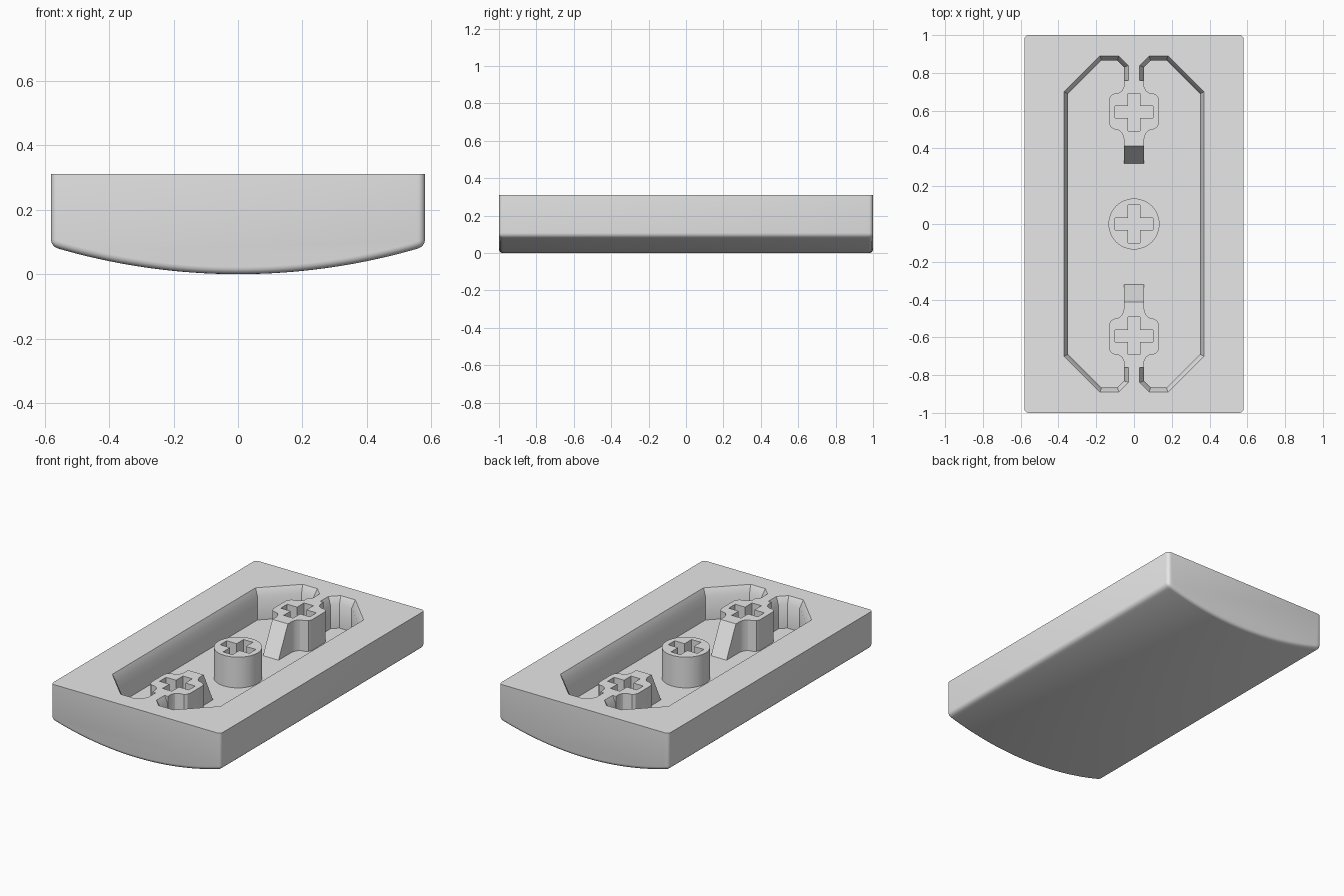
import bpy
import bmesh
import math

cube = bpy.data.objects.get("Cube")
if cube:
    bpy.data.objects.remove(cube, do_unlink=True)

TOP, FLOOR = 0.31, 0.12
HALF_X, HALF_Y = 0.58, 1.0
ARC_RADIUS = 2.0

grey = bpy.data.materials.new("plain_grey")
grey.use_nodes = True
grey.diffuse_color = (0.8, 0.8, 0.8, 1)
grey.node_tree.nodes["Principled BSDF"].inputs["Base Color"].default_value = (0.8, 0.8, 0.8, 1)


def make_object(name, bm):
    bmesh.ops.recalc_face_normals(bm, faces=bm.faces[:])
    mesh = bpy.data.meshes.new(name)
    bm.to_mesh(mesh)
    bm.free()
    mesh.materials.append(grey)
    obj = bpy.data.objects.new(name, mesh)
    bpy.context.scene.collection.objects.link(obj)
    return obj


def loft(name, levels):
    """Closed solid through outlines given as (height, points)."""
    bm = bmesh.new()
    rings = [[bm.verts.new((x, y, z)) for x, y in pts] for z, pts in levels]
    n = len(rings[0])
    for low, high in zip(rings, rings[1:]):
        for i in range(n):
            j = (i + 1) % n
            bm.faces.new((low[i], low[j], high[j], high[i]))
    bm.faces.new(rings[0][::-1])
    bm.faces.new(rings[-1])
    return make_object(name, bm)


def mirror_x(half):
    return half + [(-x, y) for x, y in reversed(half)]


def mirror_xy(quarter):
    return mirror_x(quarter + [(x, -y) for x, y in reversed(quarter)])


def activate(obj):
    bpy.ops.object.select_all(action="DESELECT")
    obj.select_set(True)
    bpy.context.view_layer.objects.active = obj


def cut(obj, cutter):
    mod = obj.modifiers.new("cut", "BOOLEAN")
    mod.operation = "DIFFERENCE"
    mod.solver = "EXACT"
    mod.object = cutter
    activate(obj)
    bpy.ops.object.modifier_apply(modifier=mod.name)
    bpy.data.objects.remove(cutter, do_unlink=True)


def smooth(obj):
    activate(obj)
    bpy.ops.object.shade_smooth_by_angle(angle=math.radians(30))


def cut_cross(obj, y):
    # Cross-shaped socket, open at the top
    long, thin = 0.1, 0.032
    quarter = [(thin, long), (thin, thin), (long, thin)]
    pts = [(px, py + y) for px, py in mirror_xy(quarter)]
    cut(obj, loft("cross_cutter", [(FLOOR + 0.01, pts), (TOP + 0.05, pts)]))


# Body: curved underside swept along y, rounded everywhere but the top rim
bm = bmesh.new()
steps = 32
xs = [HALF_X * (2 * i / steps - 1) for i in range(steps + 1)]
profile = [(x, ARC_RADIUS - math.sqrt(ARC_RADIUS ** 2 - x * x)) for x in xs]
profile += [(HALF_X, TOP), (-HALF_X, TOP)]
face = bm.faces.new([bm.verts.new((x, -HALF_Y, z)) for x, z in profile])
extruded = bmesh.ops.extrude_face_region(bm, geom=[face])["geom"]
for v in extruded:
    if isinstance(v, bmesh.types.BMVert):
        v.co.y = HALF_Y
bmesh.ops.recalc_face_normals(bm, faces=bm.faces[:])
rounded = [e for e in bm.edges
           if e.calc_face_angle(0) > 0.5 and min(v.co.z for v in e.verts) < TOP - 0.01]
bmesh.ops.bevel(bm, geom=rounded, offset=0.022, offset_type="OFFSET", segments=4,
                profile=0.5, affect="EDGES", clamp_overlap=False)
body = make_object("body", bm)

# Recess with a steep chamfered lip, notched at both ends
lip = mirror_xy([(0.03, 0.76), (0.03, 0.84), (0.08, 0.89), (0.18, 0.89), (0.37, 0.70)])
wall = mirror_xy([(0.052, 0.76), (0.052, 0.83), (0.088, 0.866), (0.172, 0.866), (0.35, 0.69)])
outer = mirror_xy([(0.03, 0.76), (0.03, 0.84), (0.08, 0.89), (0.18, 0.89), (0.37, 0.70)])
cut(body, loft("recess_cutter", [(FLOOR, wall), (TOP - 0.045, wall), (TOP, lip), (TOP + 0.05, outer)]))
smooth(body)

# Round centre post
circle = [(0.135 * math.cos(a), 0.135 * math.sin(a))
          for a in (math.tau * i / 48 for i in range(48))]
centre_post = loft("centre_post", [(FLOOR - 0.01, circle), (TOP, circle)])
cut_cross(centre_post, 0)
smooth(centre_post)

# End posts: lobed block with a neck into the wall and a ramp toward the centre
side = [(0.053, 0.45), (0.062, 0.478), (0.078, 0.495), (0.105, 0.502), (0.124, 0.513),
        (0.132, 0.535), (0.132, 0.655), (0.127, 0.675), (0.112, 0.689), (0.085, 0.692),
        (0.064, 0.705), (0.053, 0.727), (0.053, 0.761)]
for name, sign in (("back_post", 1), ("front_post", -1)):
    def outline(ramp_y):
        return mirror_x([(x, sign * y) for x, y in [(0.053, ramp_y)] + side])
    post = loft(name, [(FLOOR - 0.005, outline(0.318)), (TOP, outline(0.412))])
    cut_cross(post, sign * 0.592)
    smooth(post)
